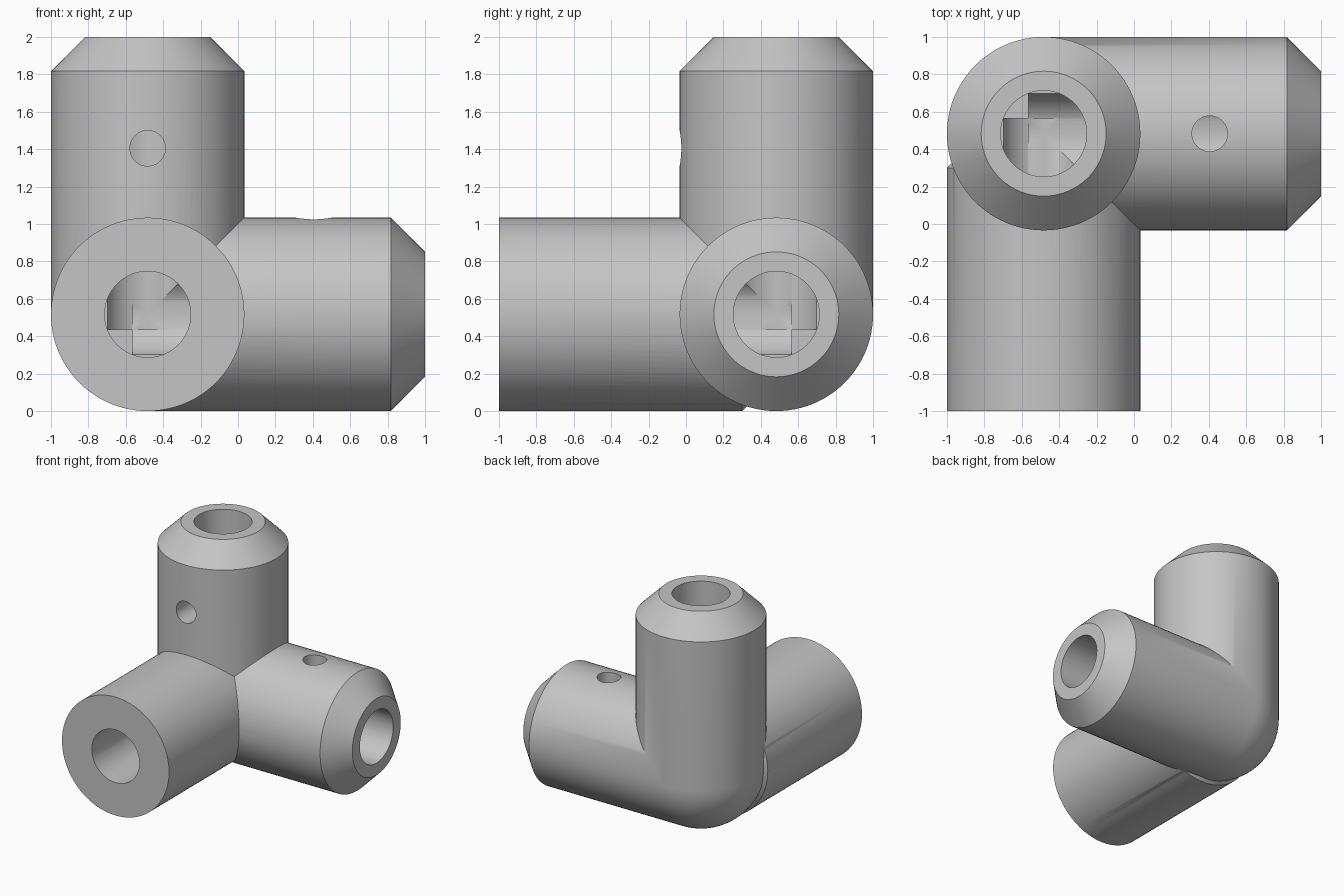
import bpy
import bmesh
from math import pi, sin, cos
from mathutils import Matrix, Vector

if "Cube" in bpy.data.objects:
    bpy.data.objects.remove(bpy.data.objects["Cube"], do_unlink=True)

SEGMENTS = 96
CORNER = Vector((-0.483, 0.483, 0.517))   # where the three axes meet
RADIUS, LENGTH, CHAMFER = 0.517, 1.483, 0.183
BORE, BORE_PAST = 0.23, 0.08
PIN, PIN_DIST = 0.095, 0.888

TO_X = Matrix.Rotation(pi / 2, 4, 'Y')
TO_FRONT = Matrix.Rotation(pi / 2, 4, 'X')
UP = Matrix.Identity(4)

grey = bpy.data.materials.new("plain grey")
grey.use_nodes = True
colour = (0.56, 0.56, 0.56, 1)
grey.diffuse_color = colour
grey.node_tree.nodes["Principled BSDF"].inputs["Base Color"].default_value = colour


def lathe(profile, segments=SEGMENTS):
    """Turn (radius, height) points around z into a closed solid."""
    bm = bmesh.new()
    verts = [bm.verts.new((r, 0, z)) for r, z in profile]
    edges = [bm.edges.new(pair) for pair in zip(verts, verts[1:])]
    bmesh.ops.spin(bm, geom=verts + edges, cent=(0, 0, 0), axis=(0, 0, 1),
                   angle=2 * pi, steps=segments)
    bmesh.ops.remove_doubles(bm, verts=bm.verts, dist=1e-5)
    return bm


def finish(bm, name, matrix=UP, offset=(0, 0, 0)):
    """Place the mesh relative to the corner and make an object of it."""
    bm.transform(Matrix.Translation(CORNER + Vector(offset)) @ matrix)
    bmesh.ops.recalc_face_normals(bm, faces=bm.faces)
    mesh = bpy.data.meshes.new(name)
    bm.to_mesh(mesh)
    bm.free()
    mesh.materials.append(grey)
    obj = bpy.data.objects.new(name, mesh)
    bpy.context.collection.objects.link(obj)
    return obj


def rod(name, radius, low, high, matrix, offset=(0, 0, 0), segments=64):
    return finish(lathe([(0, low), (radius, low), (radius, high), (0, high)],
                        segments), name, matrix, offset)


def combine(target, tool, operation):
    """Apply a boolean and drop the helper."""
    tool.hide_render = True
    mod = target.modifiers.new(operation.lower(), 'BOOLEAN')
    mod.object, mod.operation, mod.solver = tool, operation, 'EXACT'
    bpy.context.view_layer.objects.active = target
    bpy.ops.object.modifier_apply(modifier=mod.name)
    bpy.data.objects.remove(tool, do_unlink=True)


# Elbow: one round-ended arm cut at the mitre, mirrored into the other arm
steps = SEGMENTS // 4
round_end = [(RADIUS * sin(i * pi / 2 / steps), -RADIUS * cos(i * pi / 2 / steps))
             for i in range(steps + 1)]
round_end[0] = (0, -RADIUS)
arm = lathe(round_end + [(RADIUS, LENGTH - CHAMFER),
                         (RADIUS - CHAMFER, LENGTH), (0, LENGTH)])
bmesh.ops.bisect_plane(arm, geom=arm.verts[:] + arm.edges[:] + arm.faces[:],
                       dist=1e-5, plane_co=(0, 0, 0), plane_no=(1, 0, -1),
                       clear_outer=True)
other = bmesh.ops.duplicate(arm, geom=arm.verts[:] + arm.edges[:] + arm.faces[:])["geom"]
for v in other:
    if isinstance(v, bmesh.types.BMVert):
        v.co = (v.co.z, v.co.y, v.co.x)
bmesh.ops.remove_doubles(arm, verts=arm.verts, dist=1e-4)
connector = finish(arm, "corner_pipe_connector")

# Front arm: chamfered where it enters the elbow, square at its open end
front_arm = finish(lathe([(0, 0), (RADIUS - CHAMFER, 0), (RADIUS, CHAMFER),
                          (RADIUS, LENGTH), (0, LENGTH)]), "front_arm", TO_FRONT)
combine(connector, front_arm, 'UNION')

# Bores, each stopping just past the corner
for matrix in (TO_X, TO_FRONT, UP):
    combine(connector, rod("bore_cutter", BORE, -BORE_PAST, LENGTH + 0.1, matrix),
            'DIFFERENCE')

# Pin holes through one wall of the upright and side arms
combine(connector, rod("upright_pin_cutter", PIN, 0, 0.7, TO_FRONT,
                       (0, 0, PIN_DIST), 40), 'DIFFERENCE')
combine(connector, rod("side_pin_cutter", PIN, 0, 0.7, UP,
                       (PIN_DIST, 0, 0), 40), 'DIFFERENCE')

bpy.ops.object.select_all(action='DESELECT')
connector.select_set(True)
bpy.context.view_layer.objects.active = connector
bpy.ops.object.shade_smooth_by_angle(angle=pi / 6)
